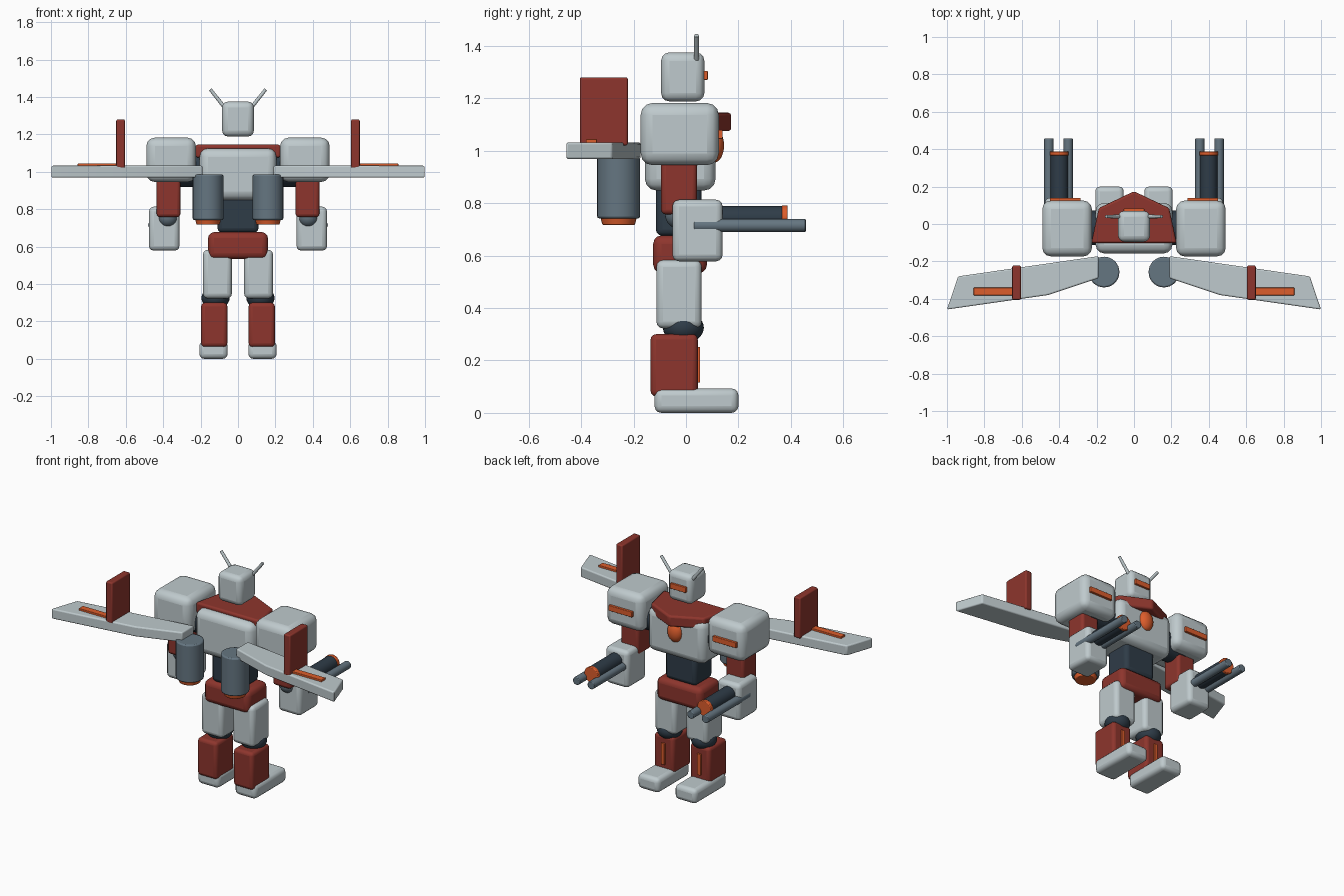
import bpy, bmesh
from math import radians
from mathutils import Vector

if "Cube" in bpy.data.objects:
    bpy.data.objects.remove(bpy.data.objects["Cube"])


def material(name, rgb):
    m = bpy.data.materials.new(name)
    m.diffuse_color = (*rgb, 1)
    m.use_nodes = True
    m.node_tree.nodes["Principled BSDF"].inputs["Base Color"].default_value = m.diffuse_color
    return m


LIGHT = material("light", (0.52, 0.59, 0.61))
RED = material("red", (0.27, 0.036, 0.026))
DARK = material("dark", (0.028, 0.045, 0.064))
SLATE = material("slate", (0.13, 0.18, 0.22))
ORANGE = material("orange", (0.72, 0.11, 0.025))


def finish(name, bm, mat, bevel=0, segments=3):
    bmesh.ops.recalc_face_normals(bm, faces=bm.faces)
    me = bpy.data.meshes.new(name)
    bm.to_mesh(me)
    bm.free()
    ob = bpy.data.objects.new(name, me)
    bpy.context.collection.objects.link(ob)
    me.materials.append(mat)
    if bevel:
        mod = ob.modifiers.new("bevel", 'BEVEL')
        mod.width, mod.segments = bevel, segments
        mod.limit_method, mod.angle_limit = 'ANGLE', radians(30)
    bpy.ops.object.select_all(action='DESELECT')
    bpy.context.view_layer.objects.active = ob
    ob.select_set(True)
    bpy.ops.object.shade_smooth_by_angle(angle=radians(40))
    return ob


def box(name, xs, ys, zs, mat, bevel=0.02):
    bm = bmesh.new()
    bmesh.ops.create_cube(bm, size=1)
    for v in bm.verts:
        v.co = [(a + b) / 2 + c * abs(b - a) for (a, b), c in zip((xs, ys, zs), v.co)]
    return finish(name, bm, mat, bevel)


def rod(name, a, b, r, mat, r2=None, bevel=0.004):
    a, b = Vector(a), Vector(b)
    bm = bmesh.new()
    bmesh.ops.create_cone(bm, cap_ends=True, segments=32, radius1=r,
                          radius2=r if r2 is None else r2, depth=(b - a).length)
    q = (b - a).to_track_quat('Z', 'Y')
    for v in bm.verts:
        v.co = q @ v.co + (a + b) / 2
    return finish(name, bm, mat, bevel, 2)


def ball(name, centre, radii, mat):
    bm = bmesh.new()
    bmesh.ops.create_uvsphere(bm, u_segments=32, v_segments=16, radius=1)
    for v in bm.verts:
        v.co = [c + p * r for c, p, r in zip(centre, v.co, radii)]
    return finish(name, bm, mat)


def plate(name, outline, z0, z1, mat, bevel):
    bm = bmesh.new()
    face = bm.faces.new([bm.verts.new((x, y, z0)) for x, y in outline])
    ext = bmesh.ops.extrude_face_region(bm, geom=[face])
    for v in ext["geom"]:
        if isinstance(v, bmesh.types.BMVert):
            v.co.z = z1
    return finish(name, bm, mat, bevel)


# head and body
box("head", (-.085, .085), (-.095, .07), (1.188, 1.375), LIGHT, .032)
box("visor", (-.055, .055), (.05, .083), (1.27, 1.305), ORANGE, .003)
box("torso", (-.205, .205), (-.157, .113), (.848, 1.125), LIGHT, .045)
plate("collar", [(-.228, -.102), (.228, -.102), (.188, .085), (0, .175), (-.188, .085)],
      1.075, 1.145, RED, .012)
ball("chest_gem", (0, .108, 1.02), (.05, .037, .065), ORANGE)
box("waist", (-.11, .11), (-.115, .06), (.675, .88), DARK, .025)
box("pelvis", (-.16, .16), (-.125, .08), (.533, .677), RED, .032)

for side, s in (("left", -1), ("right", 1)):
    def n(part):
        return side + "_" + part

    def sx(a, b):
        return (s * a, s * b)

    # antenna
    rod(n("antenna"), (s * .065, .04, 1.335), (s * .148, .04, 1.44), .01, LIGHT, .009, .002)

    # arm
    box(n("shoulder"), sx(.225, .49), (-.173, .125), (.945, 1.182), LIGHT, .045)
    box(n("shoulder_stripe"), sx(.285, .45), (.11, .14), (1.045, 1.08), ORANGE, .003)
    rod(n("shoulder_joint"), (s * .18, -.02, 1.01), (s * .375, -.02, 1.01), .092, DARK, bevel=.01)
    box(n("upper_arm"), sx(.308, .435), (-.095, .042), (.757, .99), RED, .018)
    ball(n("elbow"), (s * .375, -.025, .757), (.055, .055, .055), SLATE)
    box(n("forearm"), sx(.313, .476), (-.052, .14), (.578, .813), LIGHT, .026)

    # arm gun
    rod(n("gun_body"), (s * .399, .1, .742), (s * .399, .372, .742), .047, DARK)
    rod(n("gun_ring"), (s * .399, .366, .742), (s * .399, .388, .742), .05, ORANGE)
    for k, x in (("inner", .352), ("outer", .455)):
        rod(n(k + "_barrel"), (s * x, .03, .715), (s * x, .457, .715), .025, SLATE)

    # leg
    box(n("thigh"), sx(.033, .187), (-.113, .06), (.322, .583), LIGHT, .026)
    ball(n("knee"), (s * .12, -.01, .325), (.075, .078, .06), DARK)
    box(n("shin"), sx(.057, .197), (-.135, .045), (.063, .3), RED, .02)
    box(n("shin_stripe"), sx(.115, .14), (.03, .054), (.115, .252), ORANGE, .003)
    box(n("foot"), sx(.055, .207), (-.12, .2), (0, .093), LIGHT, .026)

    # booster
    rod(n("booster"), (s * .16, -.257, .742), (s * .16, -.257, .985), .082, SLATE, bevel=.008)
    rod(n("nozzle"), (s * .16, -.257, .717), (s * .16, -.257, .75), .062, ORANGE, .07)

    # wing
    plate(n("wing"), [(s * x, y) for x, y in
          ((.19, -.172), (.94, -.28), (1.0, -.457), (.46, -.38), (.19, -.29))],
          .968, 1.032, LIGHT, .008)
    box(n("wing_fin"), sx(.605, .651), (-.405, -.222), (1.02, 1.28), RED, .008)
    box(n("wing_stripe"), sx(.64, .857), (-.382, -.34), (1.02, 1.044), ORANGE, .003)
